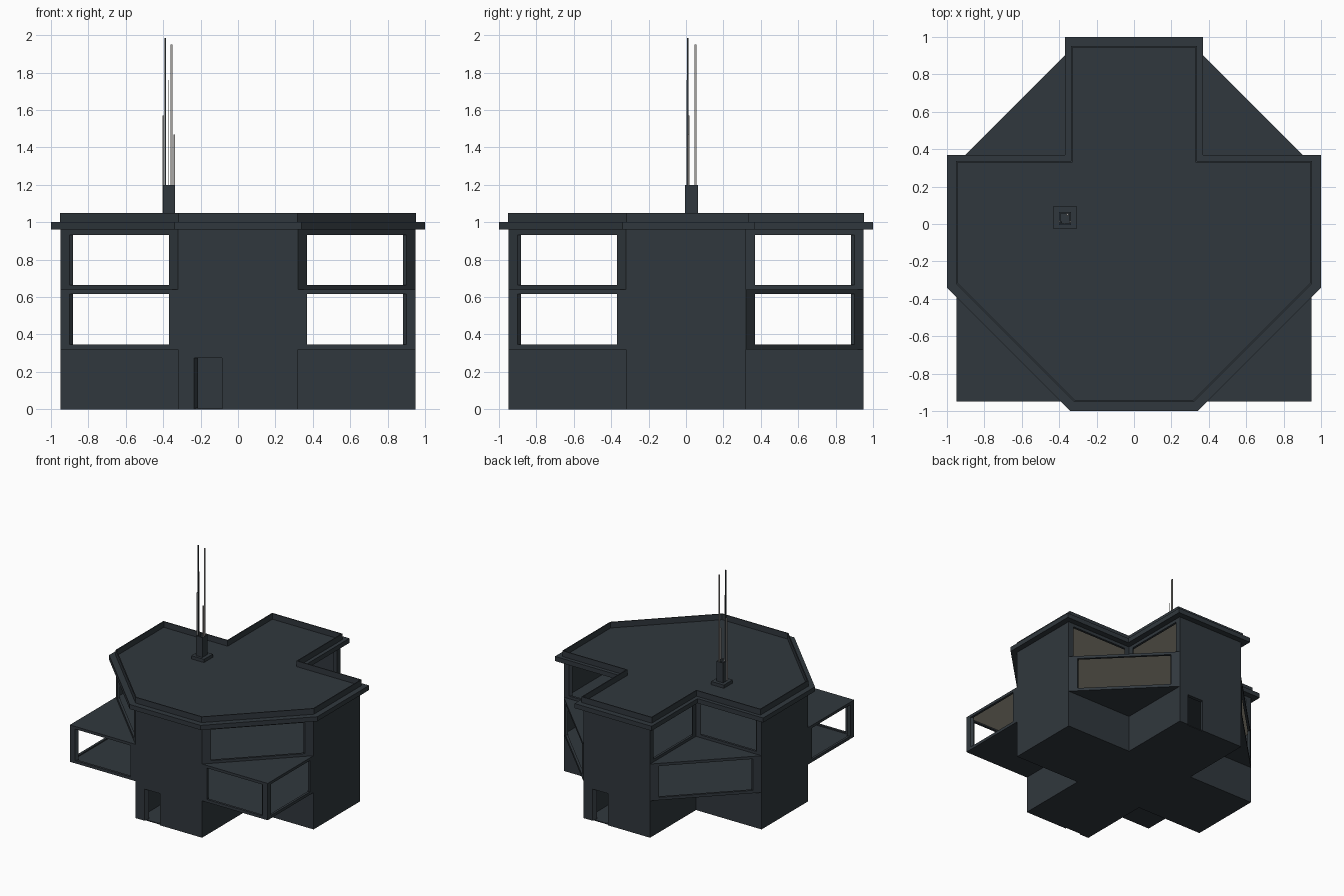
import bpy, bmesh
from mathutils import Vector

if "Cube" in bpy.data.objects:
    bpy.data.objects.remove(bpy.data.objects["Cube"])


def material(name, rgb):
    m = bpy.data.materials.new(name)
    m.diffuse_color = (*rgb, 1)
    m.use_nodes = True
    m.node_tree.nodes["Principled BSDF"].inputs["Base Color"].default_value = m.diffuse_color
    return m


SLATE = material("dark slate", (0.030, 0.039, 0.047))
CEILING = material("warm ceiling", (0.42, 0.39, 0.31))
METAL = material("pale metal", (0.40, 0.38, 0.36))


def finish(name, bm, mats):
    bmesh.ops.remove_doubles(bm, verts=bm.verts, dist=1e-5)
    bmesh.ops.recalc_face_normals(bm, faces=bm.faces)
    me = bpy.data.meshes.new(name)
    bm.to_mesh(me)
    bm.free()
    for m in mats:
        me.materials.append(m)
    ob = bpy.data.objects.new(name, me)
    bpy.context.collection.objects.link(ob)
    return ob


def offset(poly, d):
    """Move a counter-clockwise outline inward by d (negative is outward)."""
    out = []
    for i, p in enumerate(poly):
        p = Vector(p)
        a = (p - Vector(poly[i - 1])).normalized()
        b = (Vector(poly[(i + 1) % len(poly)]) - p).normalized()
        n1, n2 = Vector((-a.y, a.x)), Vector((-b.y, b.x))
        out.append(p + (n1 + n2) * d / (1 + n1.dot(n2)))
    return out


def slab(name, poly, z0, z1, under=None):
    bm = bmesh.new()
    lo = [bm.verts.new((x, y, z0)) for x, y in poly]
    hi = [bm.verts.new((x, y, z1)) for x, y in poly]
    bottom = bm.faces.new(lo[::-1])
    bm.faces.new(hi)
    for i in range(len(poly)):
        j = (i + 1) % len(poly)
        bm.faces.new((lo[i], lo[j], hi[j], hi[i]))
    if under:
        bottom.material_index = 1
    return finish(name, bm, [SLATE] + ([under] if under else []))


def walls(name, poly, z0, z1, thick, holes={}):
    """Mitred wall ring; holes maps edge number to (t0, t1, z_low, z_high)."""
    bm = bmesh.new()
    rings = ([Vector(p) for p in poly], offset(poly, thick))
    n = len(poly)
    for i in range(n):
        def P(side, t, z):
            r = rings[side]
            return bm.verts.new((*r[i].lerp(r[(i + 1) % n], t), z))

        def quad(*pts):
            bm.faces.new([P(*p) for p in pts])
        hole = holes.get(i)
        ts, zs = [0, 1], [z0, z1]
        if hole:
            ts, zs = [0, hole[0], hole[1], 1], [z0, hole[2], hole[3], z1]
        for a, (t, u) in enumerate(zip(ts, ts[1:])):
            for b, (z, w) in enumerate(zip(zs, zs[1:])):
                if w - z < 1e-6 or (hole and a == b == 1):
                    continue
                quad((0, t, z), (0, u, z), (0, u, w), (0, t, w))
                quad((1, t, z), (1, t, w), (1, u, w), (1, u, z))
            for z in (z0, z1):
                if not (hole and a == 1 and z == z0 == hole[2]):
                    quad((0, t, z), (0, u, z), (1, u, z), (1, t, z))
        if hole:  # reveals of the opening
            t, u, z, w = hole
            for p, q in (((t, z), (t, w)), ((t, w), (u, w)), ((u, w), (u, z)), ((u, z), (t, z))):
                if p[1] == q[1] == z0:
                    continue
                quad((0, *p), (0, *q), (1, *q), (1, *p))
    return finish(name, bm, [SLATE])


def box(name, x0, x1, y0, y1, z0, z1, mat):
    ob = slab(name, [(x0, y0), (x1, y0), (x1, y1), (x0, y1)], z0, z1)
    ob.data.materials[0] = mat
    return ob


def upper_outline(e, f, b):
    """Bevelled at the front corners, notched at the back corners."""
    return [(-f, -e), (f, -e), (e, -f), (e, b), (b, b), (b, e),
            (-b, e), (-b, b), (-e, b), (-e, -f)]


E, A = 0.95, 0.32
ground = [(-A, -E), (A, -E), (A, -A), (E, -A), (E, A), (A, A),
          (A, E), (-A, E), (-A, A), (-E, A), (-E, -A), (-A, -A)]
middle = [(-E, -E), (-A, -E), (A, -E), (E, -E), (E, -A), (E, A),
          (A, E), (-A, E), (-E, A), (-E, -A)]
upper = upper_outline(E, A, A)

# Ground storey: cross plan with a door front and back
door = (0.133, 0.367, 0.0, 0.275)
walls("ground_walls", ground, 0, 0.32, 0.03, {0: door, 6: door})
slab("ground_floor", offset(ground, 0.01), 0, 0.008)

# Middle storey: square front corners, diagonal back corners
win = (0.078, 0.922, 0.345, 0.617)
walls("middle_walls", middle, 0.32, 0.64, 0.02, {i: win for i in (0, 2, 3, 5, 7, 9)})
slab("middle_floor", offset(middle, 0.01), 0.32, 0.335)
slab("middle_ceiling", offset(middle, 0.01), 0.628, 0.64, CEILING)

# Upper storey: diagonal front corners, notched back corners
win = (0.078, 0.922, 0.664, 0.933)
walls("upper_walls", upper, 0.64, 0.96, 0.02, {i: win for i in (1, 3, 4, 6, 7, 9)})
slab("upper_floor", offset(upper, 0.01), 0.636, 0.65)
slab("upper_ceiling", offset(upper, 0.01), 0.945, 0.965, CEILING)

# Roof: overhanging slab and thin parapet
slab("roof_slab", offset(upper, -0.05), 0.96, 1.0)
walls("roof_parapet", upper_outline(0.952, 0.318, 0.338), 0.998, 1.05, 0.008)

# Chimney on a low plinth, open at the top
box("chimney_plinth", -0.43, -0.308, -0.027, 0.095, 0.998, 1.028, SLATE)
walls("chimney", [(-0.402, -0.005), (-0.338, -0.005), (-0.338, 0.065), (-0.402, 0.065)],
      1.02, 1.2, 0.008)

# Antennas
for i, (x, y, top, r, mat) in enumerate((
        (-0.390, 0.010, 1.985, 0.004, SLATE),
        (-0.355, 0.050, 1.95, 0.005, METAL),
        (-0.370, 0.004, 1.76, 0.002, METAL),
        (-0.400, 0.015, 1.57, 0.004, METAL),
        (-0.342, 0.012, 1.47, 0.004, METAL))):
    box(f"antenna_{i + 1}", x - r, x + r, y - r, y + r, 1.03, top, mat)
